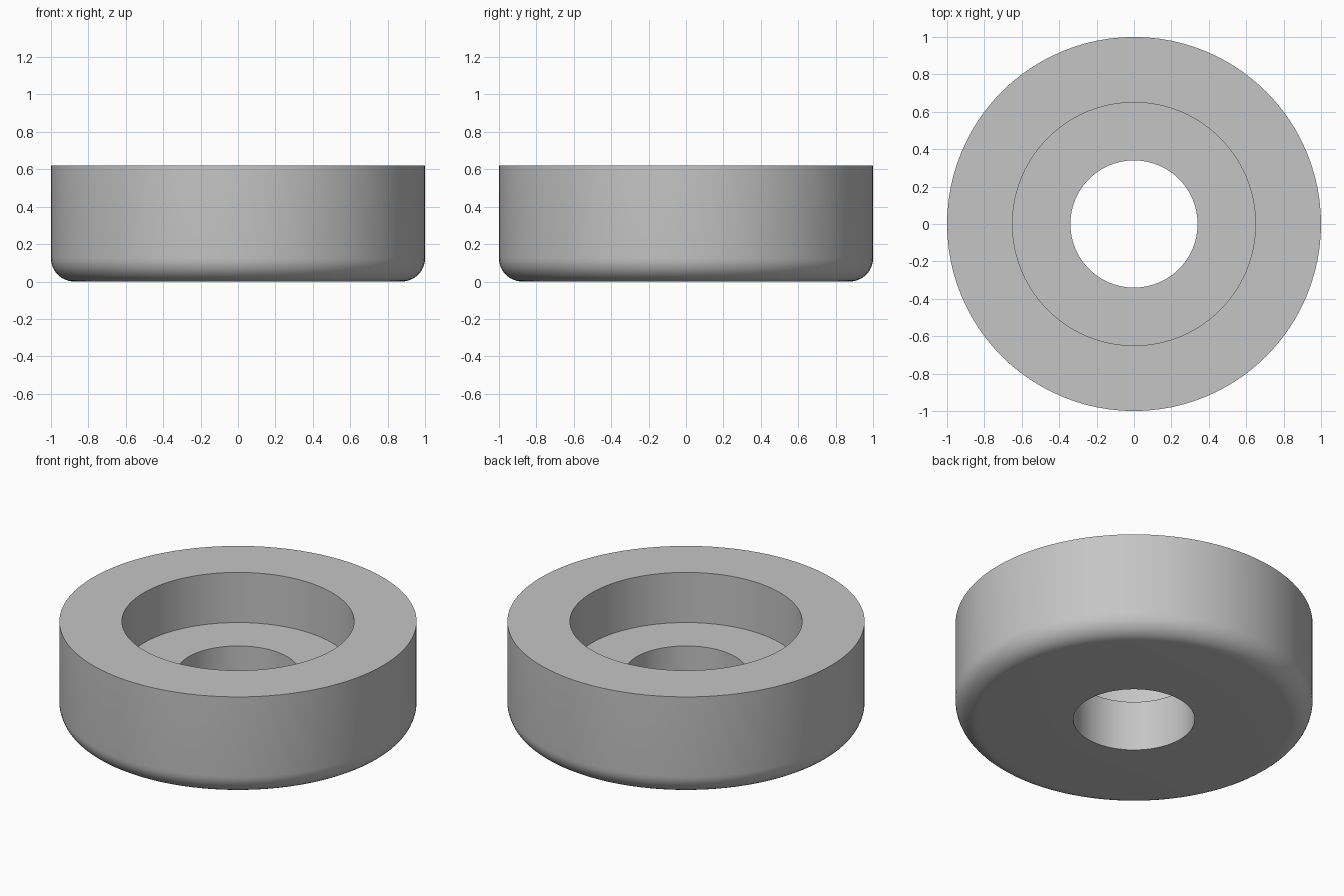
import bpy
import bmesh
import math

cube = bpy.data.objects.get("Cube")
if cube:
    bpy.data.objects.remove(cube, do_unlink=True)

SEGMENTS = 96
OUTER, RECESS, BORE = 1.0, 0.65, 0.34
HEIGHT, FLOOR, FILLET = 0.62, 0.31, 0.125
FILLET_STEPS = 10

# Plain grey material
grey = bpy.data.materials.new("plain_grey")
grey.use_nodes = True
colour = (0.56, 0.56, 0.56, 1.0)
grey.diffuse_color = colour
grey.node_tree.nodes["Principled BSDF"].inputs["Base Color"].default_value = colour

# Cross-section: bore, recess floor, recess wall, rim, outer wall, rounded bottom edge
profile = [(BORE, 0), (BORE, FLOOR), (RECESS, FLOOR), (RECESS, HEIGHT), (OUTER, HEIGHT)]
for i in range(FILLET_STEPS + 1):
    a = math.pi / 2 * i / FILLET_STEPS
    profile.append((OUTER - FILLET + FILLET * math.cos(a), FILLET - FILLET * math.sin(a)))

# Revolve the closed cross-section around z
bm = bmesh.new()
verts = [bm.verts.new((r, 0, z)) for r, z in profile]
edges = [bm.edges.new((v, verts[(i + 1) % len(verts)])) for i, v in enumerate(verts)]
bmesh.ops.spin(bm, geom=verts + edges, cent=(0, 0, 0), axis=(0, 0, 1),
               angle=math.tau, steps=SEGMENTS, use_merge=True)
bmesh.ops.remove_doubles(bm, verts=bm.verts[:], dist=0.0001)
bmesh.ops.recalc_face_normals(bm, faces=bm.faces[:])

mesh = bpy.data.meshes.new("recessed_ring")
bm.to_mesh(mesh)
bm.free()
mesh.materials.append(grey)
ring = bpy.data.objects.new("recessed_ring", mesh)
bpy.context.collection.objects.link(ring)

# Smooth curved walls, sharp rims
bpy.context.view_layer.objects.active = ring
ring.select_set(True)
bpy.ops.object.shade_smooth_by_angle(angle=math.radians(30))
